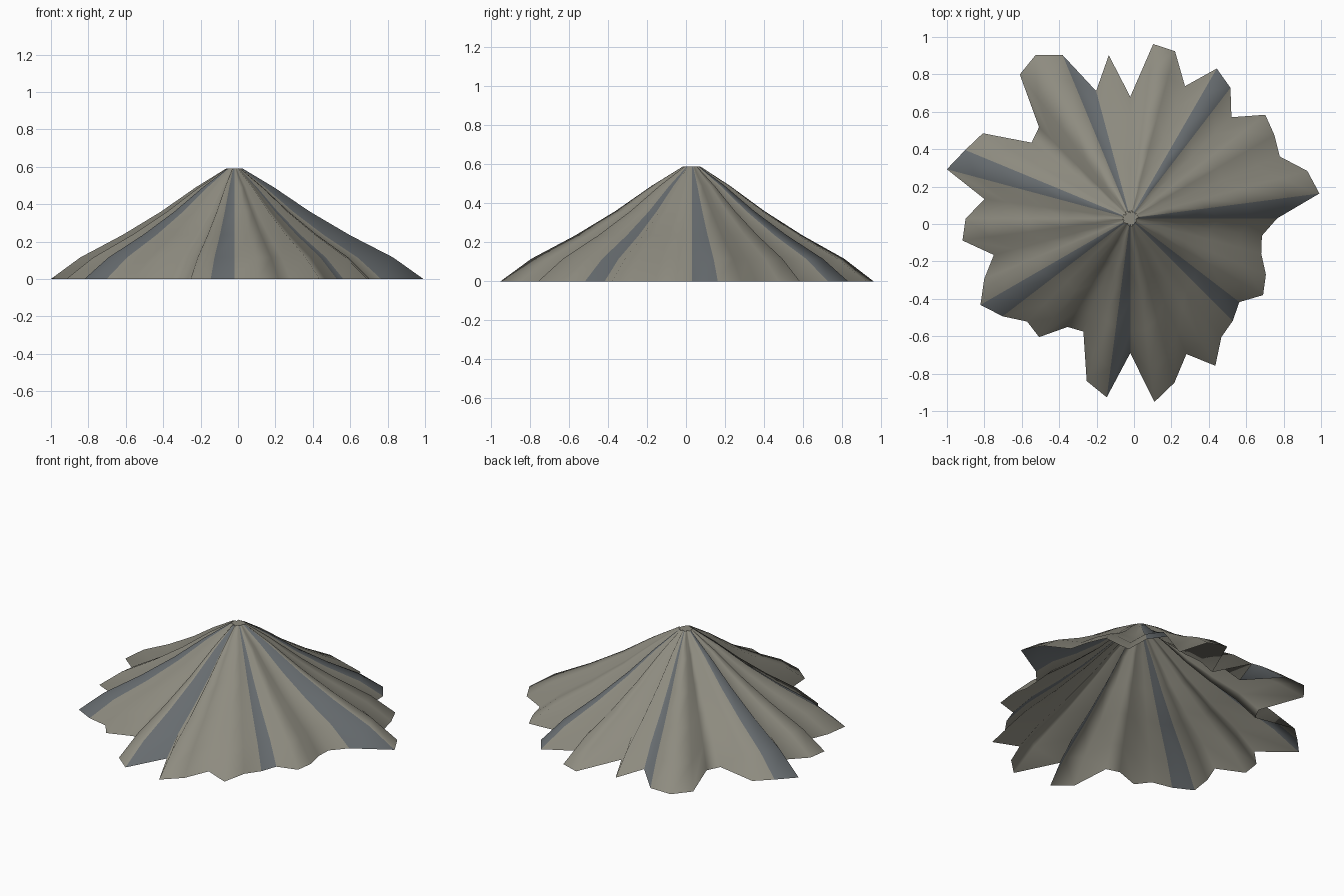
import bpy
import bmesh
from math import cos, sin, tau

cube = bpy.data.objects.get("Cube")
if cube:
    bpy.data.objects.remove(cube, do_unlink=True)


def material(name, rgb):
    mat = bpy.data.materials.new(name)
    mat.use_nodes = True
    color = (*rgb, 1.0)
    mat.diffuse_color = color
    mat.node_tree.nodes["Principled BSDF"].inputs["Base Color"].default_value = color
    return mat


# Rim radius of every ridge and gully, evenly spaced around the peak
RIM = [.785, 1.02, .98, .865, .89, .91, .765, .88, .925, .765, .925, .94,
       .65, .88, .705, .945, 1.01, .97, .69, .665, .91, .955, 1.015, .785,
       .88, .905, .755, .845, .925, .86, .78, .80, .67, .655, .90, .965,
       .72, .99, .91, .785, .91, .80, .775, .735, .82, .785, .725, .71]
# Slope profile: share of the rim radius, height
PROFILE = [(1, 0), (.84, .115), (.61, .235), (.40, .36), (.21, .49), (.045, .59)]
PEAK_X, PEAK_Y = -.02, .03
STRIPE_STEP = 7

count = len(RIM)
bm = bmesh.new()

# Rings of the pleated slope, from rim to peak
rings = []
for share, z in PROFILE:
    ring = []
    for i, radius in enumerate(RIM):
        a = tau * i / count
        r = radius * share
        ring.append(bm.verts.new((PEAK_X + r * cos(a), PEAK_Y + r * sin(a), z)))
    rings.append(ring)

# Slope faces, with a slate seam at every seventh pleat
for low, high in zip(rings, rings[1:]):
    for i in range(count):
        j = (i + 1) % count
        face = bm.faces.new((low[i], low[j], high[j], high[i]))
        face.material_index = 1 if i % STRIPE_STEP == 0 else 0
        face.smooth = True

# Small flat summit
tip = bm.verts.new((PEAK_X, PEAK_Y, PROFILE[-1][1]))
for i in range(count):
    bm.faces.new((rings[-1][i], rings[-1][(i + 1) % count], tip))

mesh = bpy.data.meshes.new("mountain_slope")
bm.to_mesh(mesh)
bm.free()
mesh.materials.append(material("warm_grey_rock", (.27, .26, .215)))
mesh.materials.append(material("slate_seam", (.135, .15, .16)))
mountain = bpy.data.objects.new("mountain_slope", mesh)
bpy.context.collection.objects.link(mountain)
